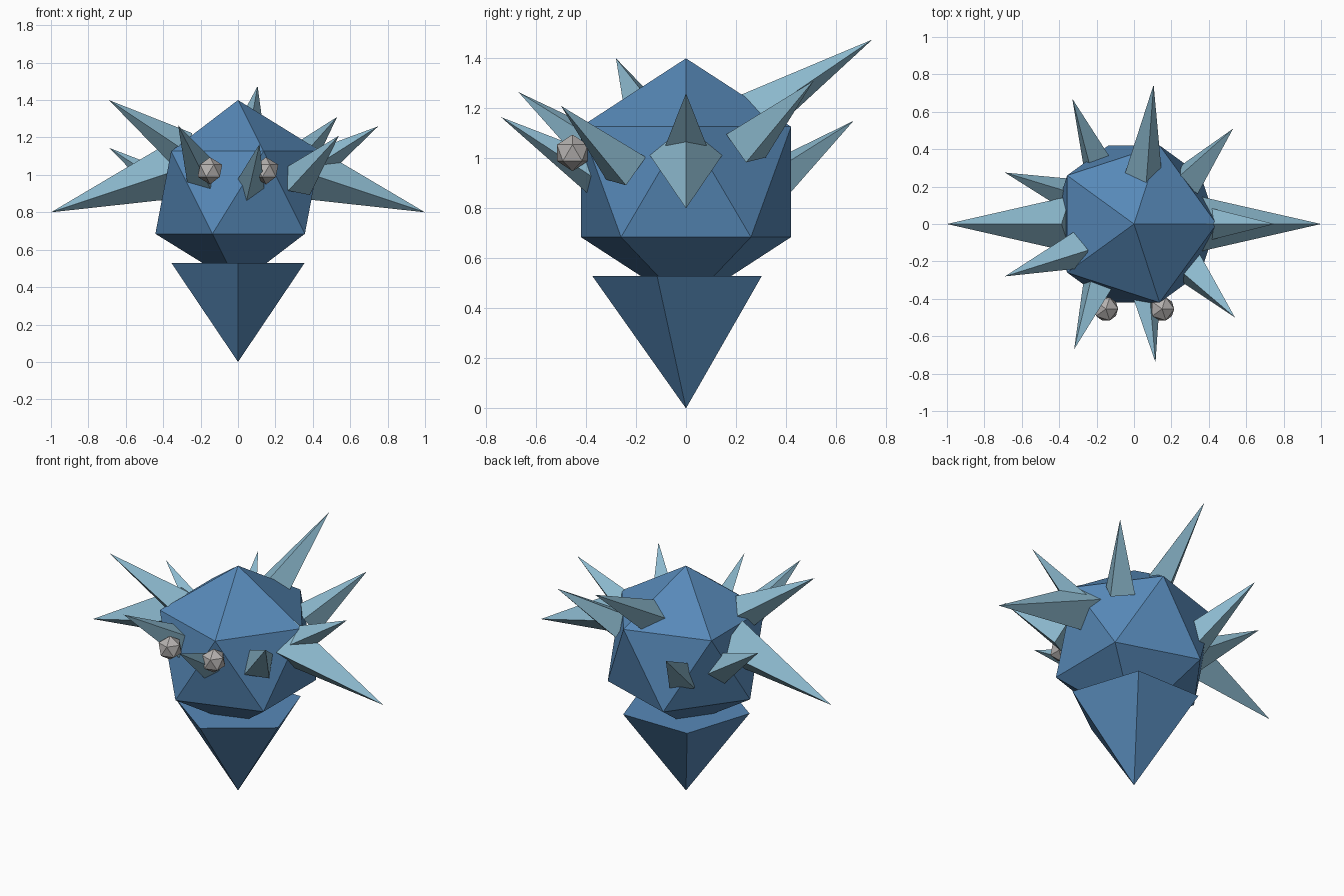
import bpy, math
from mathutils import Vector

if "Cube" in bpy.data.objects:
    bpy.data.objects.remove(bpy.data.objects["Cube"])


def material(name, rgb):
    m = bpy.data.materials.new(name)
    m.diffuse_color = (*rgb, 1.0)
    m.use_nodes = True
    m.node_tree.nodes["Principled BSDF"].inputs["Base Color"].default_value = m.diffuse_color
    return m


BLUE = material("steel_blue", (0.095, 0.25, 0.48))
PALE = material("pale_blue", (0.26, 0.48, 0.61))
GREY = material("eye_grey", (0.46, 0.44, 0.43))


def finish(name, mat):
    ob = bpy.context.object
    ob.name = name
    ob.data.materials.append(mat)
    return ob


def ball(name, radius, loc, mat):
    bpy.ops.mesh.primitive_ico_sphere_add(subdivisions=1, radius=radius, location=loc)
    return finish(name, mat)


def spike(name, tip, base, radius):
    # four-sided cone from base centre to tip, turned about x and then y
    tip, base = Vector(tip), Vector(base)
    axis = tip - base
    d = axis.normalized()
    turn = (math.asin(-d.y), math.atan2(d.x, d.z), 0)
    bpy.ops.mesh.primitive_cone_add(vertices=4, radius1=radius, radius2=0,
                                    depth=axis.length, location=(tip + base) / 2,
                                    rotation=turn)
    return finish(name, PALE)


# faceted body
ball("body", 0.494, (0, 0, 0.906), BLUE)

# five-sided pointed foot
bpy.ops.mesh.primitive_cone_add(vertices=5, radius1=0.375, radius2=0, depth=0.53,
                                location=(0, 0, 0.265), rotation=(math.pi, 0, 0))
finish("foot", BLUE)

# eyes and large side spikes
for side, s in (("left", -1), ("right", 1)):
    ball("eye_" + side, 0.073, (0.15 * s, -0.454, 1.022), GREY)
    spike("side_spike_" + side, (s, 0, 0.8), (0.34 * s, 0, 1.02), 0.15)

# smaller spikes around the body: tip, base centre, radius
small = [
    ((0.75, 0, 1.26), (0.37, 0, 1.02), 0.095),
    ((0.53, 0.51, 1.31), (0.30, 0.24, 1.05), 0.10),
    ((0.54, -0.50, 1.21), (0.31, -0.24, 0.96), 0.10),
    ((0.105, 0.745, 1.475), (0.05, 0.27, 1.17), 0.10),
    ((0.115, -0.74, 1.165), (0.05, -0.27, 0.88), 0.10),
    ((-0.33, 0.67, 1.15), (-0.18, 0.30, 0.87), 0.10),
    ((-0.32, -0.67, 1.265), (-0.18, -0.30, 0.99), 0.10),
    ((-0.69, 0.275, 1.145), (-0.30, 0.14, 0.89), 0.10),
    ((-0.69, -0.28, 1.40), (-0.30, -0.14, 1.14), 0.10),
]
for i, (tip, base, r) in enumerate(small, 1):
    spike(f"small_spike_{i}", tip, base, r)
